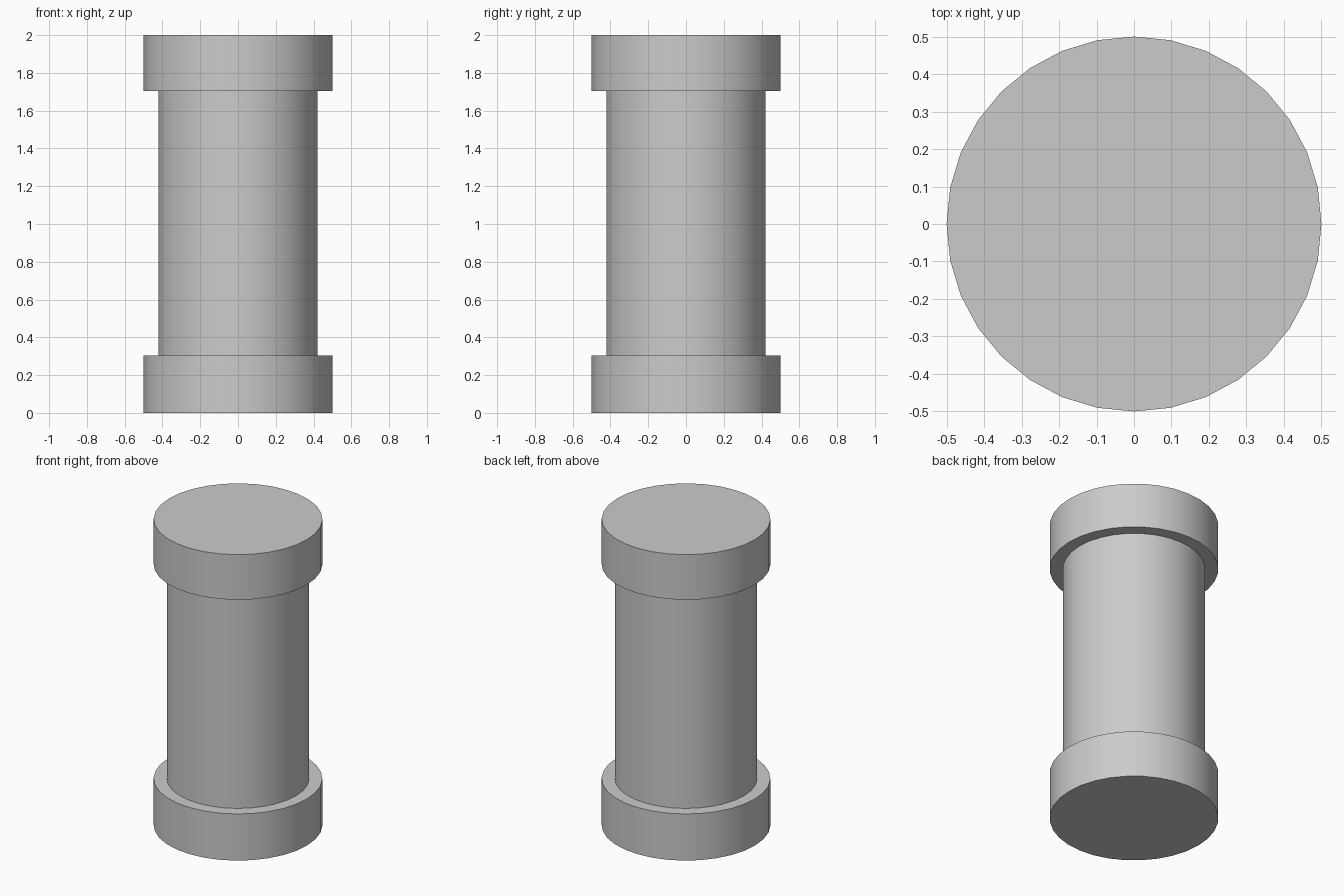
import bpy, bmesh, math

if "Cube" in bpy.data.objects:
    bpy.data.objects.remove(bpy.data.objects["Cube"])

SIDES = 32


def lathe(name, profile):
    """Revolve (radius, z) points about z and close both ends."""
    bm = bmesh.new()
    rings = []
    for r, z in profile:
        rings.append([bm.verts.new((r * math.cos(2 * math.pi * i / SIDES),
                                    r * math.sin(2 * math.pi * i / SIDES), z))
                      for i in range(SIDES)])
    for a, b in zip(rings, rings[1:]):
        for i in range(SIDES):
            j = (i + 1) % SIDES
            bm.faces.new((a[i], a[j], b[j], b[i]))
    bm.faces.new(rings[0][::-1])
    bm.faces.new(rings[-1])
    bmesh.ops.recalc_face_normals(bm, faces=bm.faces)
    mesh = bpy.data.meshes.new(name)
    bm.to_mesh(mesh)
    bm.free()
    obj = bpy.data.objects.new(name, mesh)
    bpy.context.collection.objects.link(obj)
    # smooth round walls, sharp rims
    bpy.ops.object.select_all(action='DESELECT')
    obj.select_set(True)
    bpy.context.view_layer.objects.active = obj
    bpy.ops.object.shade_smooth_by_angle(angle=math.radians(30))
    return obj


# Column in one piece: base collar, slimmer shaft, top collar
lathe("column", [(0.5, 0), (0.5, 0.305), (0.422, 0.305),
                 (0.422, 1.705), (0.5, 1.705), (0.5, 2)])
